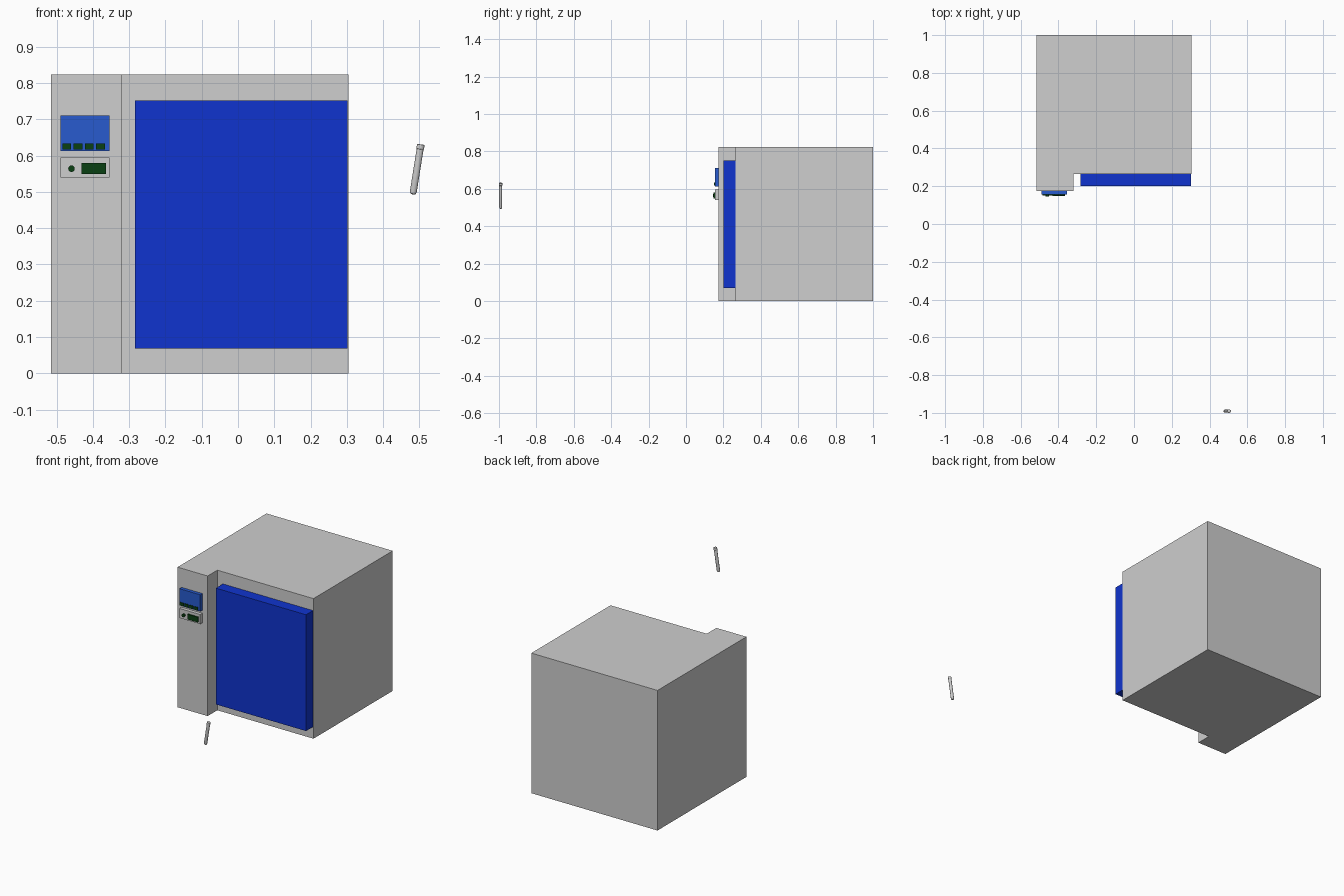
import bpy, bmesh, math
from mathutils import Vector, Matrix

if "Cube" in bpy.data.objects:
    bpy.data.objects.remove(bpy.data.objects["Cube"])


def material(name, rgb):
    m = bpy.data.materials.new(name)
    m.diffuse_color = (*rgb, 1)
    m.use_nodes = True
    m.node_tree.nodes["Principled BSDF"].inputs["Base Color"].default_value = m.diffuse_color
    return m


GREY = material("light_grey", (0.62, 0.62, 0.62))
BLUE = material("deep_blue", (0.005, 0.034, 0.62))
SCREEN = material("screen_blue", (0.021, 0.104, 0.62))
GREEN = material("dark_green", (0.003, 0.05, 0.006))


def finish(name, bm, mat):
    bmesh.ops.recalc_face_normals(bm, faces=bm.faces)
    me = bpy.data.meshes.new(name)
    bm.to_mesh(me)
    bm.free()
    me.materials.append(mat)
    ob = bpy.data.objects.new(name, me)
    bpy.context.collection.objects.link(ob)
    return ob


def prism(name, outline, z0, z1, mat):
    """Extrude an xy outline from z0 up to z1."""
    bm = bmesh.new()
    face = bm.faces.new([bm.verts.new((x, y, z0)) for x, y in outline])
    top = bmesh.ops.extrude_face_region(bm, geom=[face])["geom"]
    bmesh.ops.translate(bm, vec=(0, 0, z1 - z0),
                        verts=[v for v in top if isinstance(v, bmesh.types.BMVert)])
    return finish(name, bm, mat)


def box(name, x0, x1, y0, y1, z0, z1, mat):
    return prism(name, [(x0, y0), (x1, y0), (x1, y1), (x0, y1)], z0, z1, mat)


# Cabinet with the control column standing forward on the left
prism("cabinet", [(-0.515, 0.175), (-0.32, 0.175), (-0.32, 0.265),
                  (0.305, 0.265), (0.305, 1.0), (-0.515, 1.0)], 0, 0.823, GREY)

# Door slab
box("door", -0.284, 0.302, 0.2, 0.265, 0.069, 0.752, BLUE)

# Screen with its row of buttons
box("screen", -0.489, -0.354, 0.155, 0.175, 0.613, 0.711, SCREEN)
for i in range(4):
    x = -0.484 + i * 0.031
    box("screen_button", x, x + 0.024, 0.150, 0.155, 0.617, 0.634, GREEN)

# Lower panel with readout and round knob
box("lower_panel", -0.489, -0.354, 0.155, 0.175, 0.539, 0.595, GREY)
box("readout", -0.432, -0.364, 0.147, 0.155, 0.549, 0.579, GREEN)
bm = bmesh.new()
bmesh.ops.create_cone(bm, cap_ends=True, segments=24, radius1=0.009, radius2=0.009,
                      depth=0.01, matrix=Matrix.Translation((-0.459, 0.15, 0.564))
                      @ Matrix.Rotation(math.pi / 2, 4, 'X'))
finish("knob", bm, GREEN)

# Loose tilted handle: lathed rod with a rounded lower end and a small top cap
low, high = Vector((0.482, -0.991, 0.493)), Vector((0.504, -0.991, 0.631))
length = (high - low).length
profile = [(0.004, 0), (0.0075, 0.002), (0.0095, 0.008), (0.0095, length - 0.014),
           (0.0105, length - 0.013), (0.0105, length - 0.001), (0.009, length)]
bm = bmesh.new()
N = 20
rings = [[bm.verts.new((r * math.cos(2 * math.pi * k / N),
                        0.009 / 0.0105 * r * math.sin(2 * math.pi * k / N), z))
          for k in range(N)] for r, z in profile]
for a, b in zip(rings, rings[1:]):
    for k in range(N):
        bm.faces.new((a[k], a[(k + 1) % N], b[(k + 1) % N], b[k]))
bm.faces.new(rings[0])
bm.faces.new(rings[-1])
handle = finish("handle", bm, GREY)
handle.location = low
handle.rotation_euler = (0, math.atan2(high.x - low.x, high.z - low.z), 0)
bpy.context.view_layer.objects.active = handle
handle.select_set(True)
bpy.ops.object.shade_smooth_by_angle(angle=math.radians(40))
